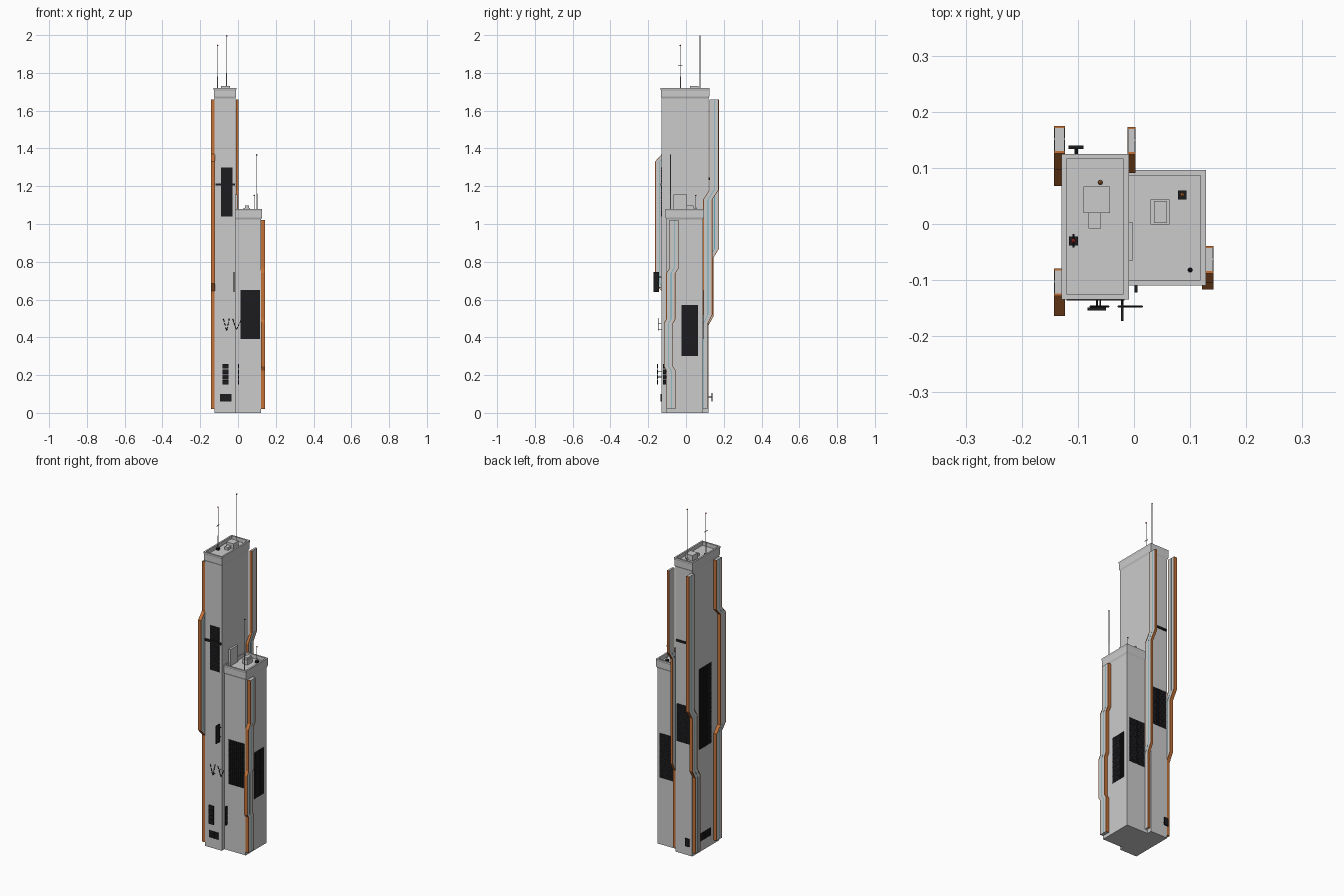
import bpy, bmesh, math
from mathutils import Vector

if "Cube" in bpy.data.objects:
    bpy.data.objects.remove(bpy.data.objects["Cube"])


def material(name, rgb):
    m = bpy.data.materials.new(name)
    m.diffuse_color = (*rgb, 1)
    m.use_nodes = True
    m.node_tree.nodes["Principled BSDF"].inputs["Base Color"].default_value = m.diffuse_color
    return m


ORANGE = material("orange", (0.55, 0.17, 0.04))
BLACK = material("black", (0.012, 0.012, 0.014))
TEAL = material("teal", (0.10, 0.42, 0.50))
RED = material("red", (0.6, 0.03, 0.03))


def finish(name, bm, mat=None):
    bmesh.ops.recalc_face_normals(bm, faces=bm.faces)
    me = bpy.data.meshes.new(name)
    bm.to_mesh(me)
    bm.free()
    ob = bpy.data.objects.new(name, me)
    bpy.context.collection.objects.link(ob)
    if mat:
        me.materials.append(mat)
    return ob


def add_box(bm, lo, hi):
    vs = bmesh.ops.create_cube(bm, size=1)["verts"]
    for v in vs:
        v.co = Vector([(a + b) / 2 + c * (b - a) for a, b, c in zip(lo, hi, v.co)])


def box(name, lo, hi, mat=None):
    bm = bmesh.new()
    add_box(bm, lo, hi)
    return finish(name, bm, mat)


def loft(name, rects, mat=None):
    """Join stacked rectangles (x0, x1, y0, y1, z) into one closed solid."""
    bm = bmesh.new()
    rings = [[bm.verts.new(p) for p in ((a, c, z), (b, c, z), (b, d, z), (a, d, z))]
             for a, b, c, d, z in rects]
    for r, s in zip(rings, rings[1:]):
        for i in range(4):
            j = (i + 1) % 4
            bm.faces.new((r[i], r[j], s[j], s[i]))
    bm.faces.new(rings[0])
    bm.faces.new(rings[-1])
    return finish(name, bm, mat)


def rod(name, a, b, r, mat=BLACK, sides=8):
    a, b = Vector(a), Vector(b)
    bm = bmesh.new()
    bmesh.ops.create_cone(bm, cap_ends=True, segments=sides, radius1=r, radius2=r, depth=(b - a).length)
    q = (b - a).to_track_quat('Z', 'Y')
    for v in bm.verts:
        v.co = q @ v.co + (a + b) / 2
    return finish(name, bm, mat)


def tower(name, x0, x1, y0, y1, top):
    # plain shaft, flared parapet, sunken roof
    steps = ((0, 0), (0, top - .055), (.004, top - .045), (.004, top - .012),
             (.0055, top - .008), (.0055, top), (-.004, top), (-.004, top - .022))
    loft(name, [(x0 - e, x1 + e, y0 - e, y1 + e, z) for e, z in steps])


def fin(name, x0, x1, path, w=.049):
    # stepped grey slab with orange edge rails and a thin teal light line
    e = .004

    def part(label, o0, o1, grow, mat=None):
        loft(name + label, [(x0 - grow, x1 + grow, y + o0, y + o1, z) for z, y in path], mat)
    part("_slab", e, w - e, -.001)
    part("_front_rail", 0, e, 0, ORANGE)
    part("_back_rail", w - e, w, 0, ORANGE)
    part("_light_line", w * .48, w * .55, -.0004, TEAL)


def screen(name, axis, pos, side, u0, u1, z0, z1, tile=.013):
    # dark backing with a grid of raised tiles; axis 0 faces x, axis 1 faces y
    bm = bmesh.new()

    def slab(d0, d1, a, b, c, d):
        p, q = sorted((pos + side * d0, pos + side * d1))
        if axis == 0:
            add_box(bm, (p, a, c), (q, b, d))
        else:
            add_box(bm, (a, p, c), (b, q, d))
    slab(-.001, .002, u0, u1, z0, z1)
    nu, nz = max(1, round((u1 - u0) / tile)), max(1, round((z1 - z0) / tile))
    du, dz = (u1 - u0) / nu, (z1 - z0) / nz
    g = .001
    for i in range(nu):
        for j in range(nz):
            slab(.0015, .0032, u0 + i * du + g, u0 + (i + 1) * du - g, z0 + j * dz + g, z0 + (j + 1) * dz - g)
    finish(name, bm, BLACK)


def antenna(name, x, y, z0, z1, base, ball=None):
    rod(name + "_mast", (x, y, z0), (x, y, z1 - .004), .0016, None)
    rod(name + "_lower_mast", (x, y, z0), (x, y, z0 + (z1 - z0) * .35), .0026, None)
    bm = bmesh.new()
    bmesh.ops.create_icosphere(bm, subdivisions=1, radius=.0045)
    bmesh.ops.translate(bm, verts=bm.verts, vec=(x, y, z1 - .0045))
    finish(name + "_tip", bm, ball or BLACK)
    if base:
        box(name + "_base", (x - .008, y - .008, z0), (x + .008, y + .008, z0 + .02), BLACK)
    else:
        rod(name + "_base", (x, y, z0), (x, y, z0 + .02), .005, None)


# Towers
tower("tall_tower", -.124, -.0145, -.129, .1195, 1.72)
tower("short_tower", -.016, .1225, -.104, .0905, 1.08)

# Stepped fins: (height, front edge y)
fin("back_left_fin", -.143, -.123,
    [(.02, .068), (.46, .068), (.51, .096), (.82, .096), (.87, .126), (1.66, .126)])
fin("back_right_fin", -.0115, .003,
    [(.02, .066), (.47, .066), (.52, .091), (1.13, .091), (1.18, .124), (1.66, .124)])
fin("front_left_fin", -.143, -.123,
    [(.02, -.128), (.645, -.128), (.685, -.164), (1.33, -.164), (1.37, -.128), (1.66, -.128)])
fin("short_tower_fin", .1215, .142,
    [(.02, -.104), (.225, -.104), (.245, -.117), (.475, -.117), (.495, -.105), (.74, -.105),
     (.765, -.088), (1.02, -.088)])

# Large wall screens
screen("tall_front_screen", 1, -.129, -1, -.09, -.028, 1.04, 1.30)
screen("short_front_screen", 1, -.104, -1, .013, .116, .39, .65)
screen("short_right_screen", 0, .1225, 1, -.025, .064, .30, .57)
screen("short_back_screen", 1, .0905, 1, .006, .108, .39, .65)
screen("tall_back_screen", 1, .1195, 1, -.115, -.025, .65, .87)
screen("tall_left_screen", 0, -.124, -1, -.055, .055, .60, 1.07)
screen("left_low_sign", 0, -.124, -1, -.05, .05, .06, .105)
screen("front_low_sign", 1, -.131, -1, -.095, -.035, .06, .10)
box("front_bar", (-.12, -.136, 1.203), (-.017, -.128, 1.215), BLACK)
box("back_bar", (-.115, .119, 1.233), (-.02, .125, 1.245), BLACK)

# Standing signs of stacked tiles with brackets
for i in range(4):
    z = .15 + i * .028
    box("front_sign_tile", (-.083, -.154, z), (-.05, -.149, z + .025), BLACK)
    box("side_sign_tile", (.001, -.122, z), (.006, -.107, z + .025), BLACK)
for z in (.19, .22):
    rod("front_sign_bracket", (-.066, -.15, z), (-.066, -.127, z), .002)
    rod("side_sign_bracket", (.0035, -.11, z), (.0035, -.1, z), .002)
box("back_sign", (-.117, .134, .06), (-.09, .14, .105), BLACK)
rod("back_sign_bracket", (-.103, .136, .085), (-.103, .118, .085), .003)

# Projecting blade sign
box("blade_sign", (-.0235, -.173, .64), (-.0185, -.142, .745), BLACK)
for z in (.665, .72):
    rod("blade_bracket", (-.021, -.145, z), (-.021, -.127, z), .002)

# Bent light tubes on the front, broken into short pieces
for pts in ([(-.078, .50), (-.06, .435), (-.045, .505)], [(-.028, .50), (-.008, .44), (.015, .49)]):
    for (xa, za), (xb, zb) in zip(pts, pts[1:]):
        for k in range(3):
            s, t = k / 3 + .03, (k + 1) / 3 - .04
            rod("light_tube", (xa + (xb - xa) * s, -.147, za + (zb - za) * s),
                (xa + (xb - xa) * t, -.147, za + (zb - za) * t), .002, BLACK, 6)
rod("tube_bracket", (-.06, -.147, .44), (-.06, -.127, .44), .0015)
rod("tube_bracket", (-.02, -.147, .475), (-.02, -.127, .475), .0015)

# Rooftop equipment
box("tall_roof_unit", (-.09, .02, 1.69), (-.043, .067, 1.73))
box("tall_roof_duct", (-.081, -.008, 1.69), (-.059, .021, 1.715))
box("short_roof_unit", (.029, -.001, 1.05), (.063, .044, 1.085))
box("short_roof_vent", (.036, .002, 1.08), (.059, .041, 1.097))
box("roof_door_frame", (-.016, -.066, 1.05), (-.003, .004, 1.155))
antenna("tall_antenna", -.06, .074, 1.69, 2.0, False, ORANGE)
antenna("tall_side_antenna", -.108, -.03, 1.69, 1.95, True, RED)
rod("antenna_crossbar", (-.108, -.042, 1.84), (-.108, -.018, 1.84), .0018)
antenna("short_antenna", .1, -.082, 1.05, 1.37, False)
antenna("short_small_antenna", .086, .052, 1.05, 1.155, True, ORANGE)
